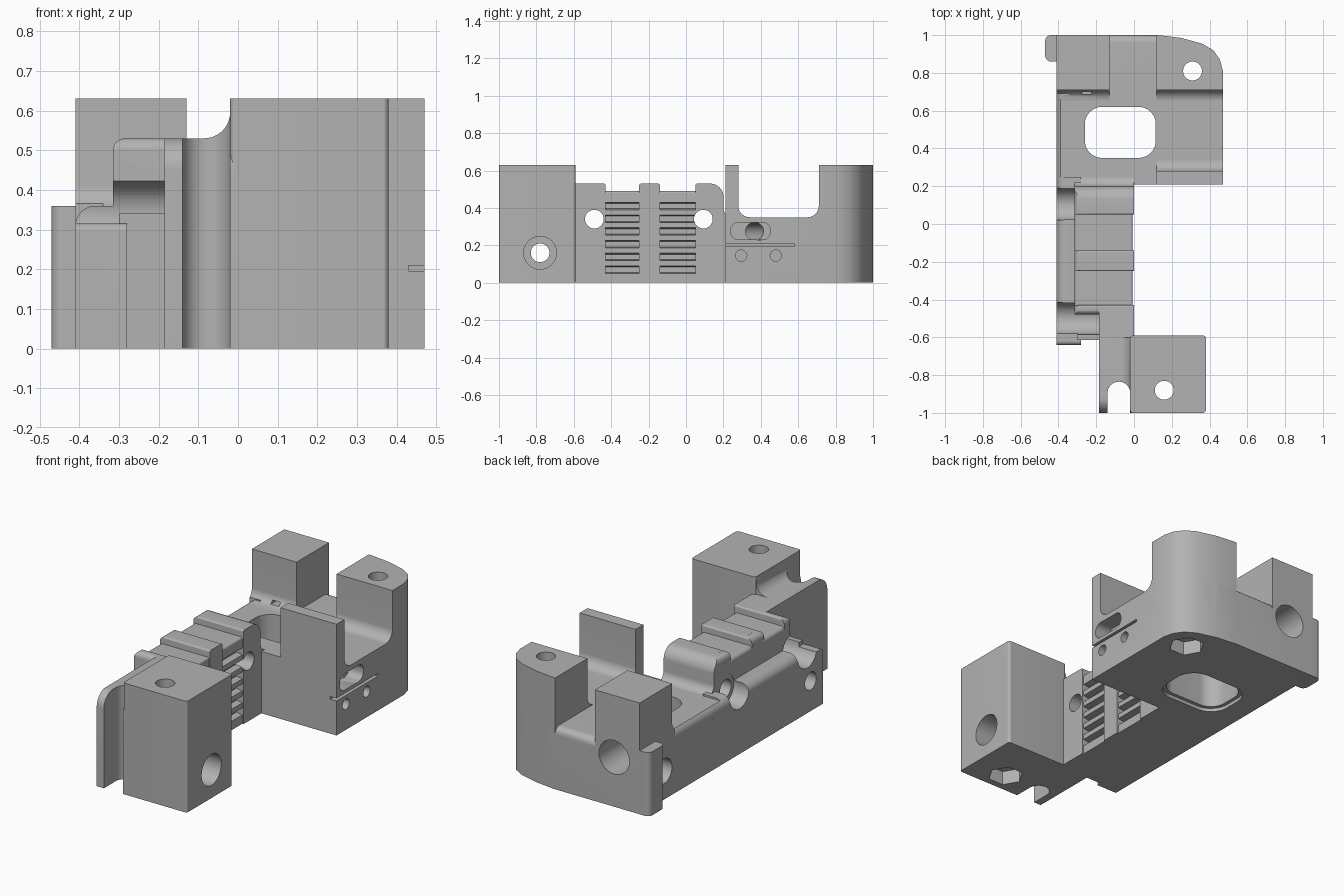
import bpy, bmesh, math
from mathutils import Vector

cube = bpy.data.objects.get("Cube")
if cube:
    bpy.data.objects.remove(cube)

grey = bpy.data.materials.new("plain grey")
grey.use_nodes = True
colour = (0.45, 0.45, 0.45, 1)
grey.diffuse_color = colour
grey.node_tree.nodes["Principled BSDF"].inputs["Base Color"].default_value = colour


def rounded(points, steps=8):
    """Outline whose corners carry an optional third value, the radius."""
    out = []
    for i, p in enumerate(points):
        c = Vector(p[:2])
        if len(p) < 3:
            out.append(c)
            continue
        u = (Vector(points[i - 1][:2]) - c).normalized()
        v = (Vector(points[(i + 1) % len(points)][:2]) - c).normalized()
        half = u.angle(v) / 2
        centre = c + (u + v).normalized() * p[2] / math.sin(half)
        a = c + u * p[2] / math.tan(half) - centre
        b = c + v * p[2] / math.tan(half) - centre
        for k in range(steps + 1):
            mix = (a.lerp(b, k / steps)).normalized() * p[2]
            out.append(centre + mix)
    return out


def rect(a0, a1, b0, b1, r=None):
    extra = (r,) if r else ()
    return [(a0, b0) + extra, (a1, b0) + extra, (a1, b1) + extra, (a0, b1) + extra]


def circle(a, b, r, n=32):
    return [(a + r * math.cos(math.tau * k / n), b + r * math.sin(math.tau * k / n)) for k in range(n)]


def prism(name, axis, lo, hi, points):
    """Extrude an outline along one axis."""
    def place(p, d):
        return {"x": (d, p[0], p[1]), "y": (p[0], d, p[1]), "z": (p[0], p[1], d)}[axis]
    bm = bmesh.new()
    outline = rounded(points)
    low = [bm.verts.new(place(p, lo)) for p in outline]
    high = [bm.verts.new(place(p, hi)) for p in outline]
    bm.faces.new(low)
    bm.faces.new(high)
    n = len(outline)
    for i in range(n):
        j = (i + 1) % n
        bm.faces.new((low[i], low[j], high[j], high[i]))
    bmesh.ops.recalc_face_normals(bm, faces=bm.faces)
    mesh = bpy.data.meshes.new(name)
    bm.to_mesh(mesh)
    bm.free()
    mesh.materials.append(grey)
    obj = bpy.data.objects.new(name, mesh)
    bpy.context.collection.objects.link(obj)
    return obj


# Rear tray, its tall posts and the thin front wall
parts = [
    prism("tray", "x", -0.41, 0.47, [(0.21, 0), (0.21, 0.35), (1, 0.35, 0.04), (1, 0)]),
    prism("right_post_and_wall", "x", 0.12, 0.47, [
        (0.21, 0), (0.21, 0.63), (0.28, 0.63), (0.28, 0.35, 0.06), (0.71, 0.35, 0.06),
        (0.71, 0.63), (1, 0.63), (1, 0)]),
    prism("left_post", "x", -0.41, -0.13, [
        (0.6, 0.2), (0.6, 0.35), (0.71, 0.35, 0.06), (0.71, 0.63), (1, 0.63), (1, 0.2)]),
    prism("side_foot", "z", 0, 0.36, [
        (-0.38, 0.86), (-0.47, 0.86, 0.03), (-0.47, 1, 0.03), (-0.38, 1)]),
]

# Belt clamp in the middle
parts += [
    prism("clamp_rear", "x", -0.315, 0, [
        (0.05, 0), (0.05, 0.53, 0.01), (0.2, 0.53, 0.07), (0.2, 0.35, 0.05), (0.3, 0.35), (0.3, 0)]),
    prism("clamp_rib", "x", -0.315, 0, [
        (-0.25, 0), (-0.25, 0.53, 0.01), (-0.14, 0.53, 0.01), (-0.14, 0)]),
    prism("clamp_front", "x", -0.315, 0, [
        (-0.48, 0), (-0.48, 0.53, 0.03), (-0.43, 0.53, 0.01), (-0.43, 0)]),
]
teeth = [(-0.315, 0), (-0.008, 0)]
for k in range(6):
    z = 0.07 + 0.068 * k
    teeth += [(-0.008, z - 0.02), (-0.045, z - 0.014), (-0.045, z + 0.014), (-0.008, z + 0.02)]
teeth += [(-0.008, 0.49, 0.01), (-0.315, 0.49, 0.02)]
parts.append(prism("belt_teeth", "y", -0.44, 0.06, teeth))

# Low rail along the left side
parts += [
    prism("side_rail", "x", -0.41, -0.28, [
        (-0.64, 0), (-0.64, 0.315, 0.02), (-0.57, 0.315), (-0.55, 0.36), (0.25, 0.36), (0.25, 0)]),
    prism("rail_web", "z", 0, 0.34, rect(-0.3, -0.17, -0.615, -0.43)),
]

# Front block and the plate joining it to the clamp
parts += [
    prism("front_block", "z", 0, 0.63, rect(-0.02, 0.38, -1, -0.59, 0.015)),
    prism("joining_plate", "x", -0.185, 0, [
        (-1, 0), (-1, 0.53, 0.08), (-0.43, 0.53, 0.01), (-0.43, 0)]),
    prism("block_fillet", "y", -0.9, -0.6, [
        (-0.09, 0.5), (-0.09, 0.53), (-0.02, 0.53, 0.065), (-0.02, 0.61), (0, 0.61), (0, 0.5)]),
]

# Cutters: rounded corner, openings and edge rounding
cutters = [
    prism("corner_cut", "z", -0.1, 0.8, [
        (0.12, 1.001), (0.25, 0.985), (0.36, 0.955), (0.42, 0.92), (0.455, 0.87), (0.471, 0.81),
        (0.6, 0.81), (0.6, 1.1), (0.12, 1.1)]),
    prism("window_cut", "z", -0.1, 0.5, rect(-0.26, 0.115, 0.35, 0.62, 0.09)),
    prism("window_rim_cut", "z", -0.1, 0.02, rect(-0.28, 0.135, 0.33, 0.64, 0.11)),
    prism("groove_cut", "z", -0.1, 0.7, [
        (-0.14, -1.1), (-0.02, -1.1), (-0.02, -0.835, 0.059), (-0.14, -0.835, 0.059)]),
    prism("clamp_edge_cut", "y", -0.7, 0.3, [
        (-0.34, 0.49), (-0.3149, 0.49), (-0.3149, 0.5299, 0.03), (-0.27, 0.5299), (-0.27, 0.57), (-0.34, 0.57)]),
    prism("rail_edge_cut", "y", -0.7, 0.69, [
        (-0.45, 0.29), (-0.4099, 0.29), (-0.4099, 0.36, 0.05), (-0.34, 0.36), (-0.34, 0.4), (-0.45, 0.4)]),
    prism("switch_slit_cut", "x", 0.43, 0.6, rect(0.2, 0.58, 0.195, 0.21)),
    prism("left_post_bore_cut", "y", 0.76, 1.1, circle(-0.25, 0.28, 0.095)),
    prism("left_post_slot_cut", "y", 0.6, 0.8, rect(-0.275, -0.225, 0.362, 0.38)),
]

# Sloping wire channel through the front wall
wire = prism("wire_cut", "x", 0, 0.6, circle(0, 0.275, 0.047))
wire.location = (0.03, 0.27, 0)
wire.rotation_euler.z = 0.27
cutters.append(wire)
cutters.append(prism("wire_mouth_cut", "x", 0.38, 0.6, rect(0.24, 0.45, 0.23, 0.322, 0.04)))

# Vertical bolt holes with hexagonal nut pockets below
for x, y in ((0.31, 0.81), (0.16, -0.88)):
    cutters.append(prism("bolt_cut", "z", -0.1, 0.8, circle(x, y, 0.05)))
    cutters.append(prism("nut_cut", "z", -0.1, 0.08, circle(x, y, 0.095, 6)))

# Sideways holes: (y, z, radius, from x, to x)
for y, z, r, lo, hi in (
        (-0.49, 0.34, 0.05, -0.6, 0.015), (0.093, 0.34, 0.05, -0.6, 0.1),
        (-0.5, 0.34, 0.085, -0.6, -0.185), (0.105, 0.34, 0.085, -0.6, -0.313),
        (-0.78, 0.16, 0.05, -0.6, 0.6), (-0.78, 0.16, 0.088, 0.25, 0.6),
        (-0.53, 0.17, 0.05, -0.6, -0.25), (0.78, 0.16, 0.07, -0.6, -0.25),
        (0.295, 0.145, 0.03, 0.35, 0.6), (0.48, 0.145, 0.03, 0.35, 0.6)):
    cutters.append(prism("side_hole_cut", "x", lo, hi, circle(y, z, r)))

# Carve every part that a cutter touches, then shade
bpy.context.view_layer.update()


def bounds(obj):
    pts = [obj.matrix_world @ Vector(c) for c in obj.bound_box]
    return [(min(p[i] for p in pts), max(p[i] for p in pts)) for i in range(3)]


for part in parts:
    for cutter in cutters:
        if all(a[0] < b[1] and b[0] < a[1] for a, b in zip(bounds(part), bounds(cutter))):
            mod = part.modifiers.new(cutter.name, "BOOLEAN")
            mod.operation = "DIFFERENCE"
            mod.solver = "EXACT"
            mod.object = cutter
    bpy.ops.object.select_all(action="DESELECT")
    part.select_set(True)
    bpy.context.view_layer.objects.active = part
    for mod in list(part.modifiers):
        bpy.ops.object.modifier_apply(modifier=mod.name)
    bpy.ops.object.shade_smooth_by_angle(angle=math.radians(30))
for cutter in cutters:
    bpy.data.objects.remove(cutter)
